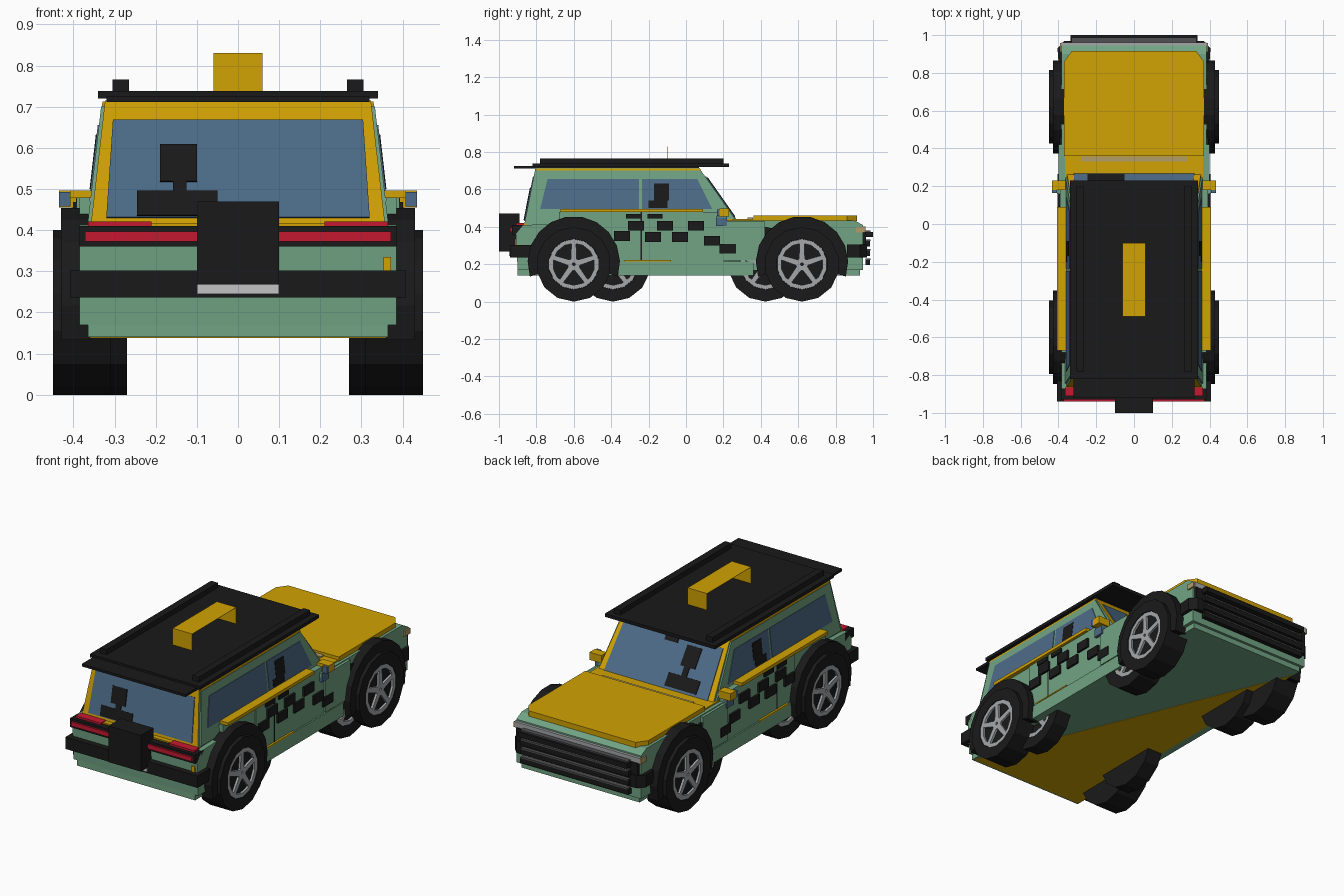
import bpy, bmesh, math
from mathutils import Vector

old = bpy.data.objects.get("Cube")
if old:
    bpy.data.objects.remove(old, do_unlink=True)


def paint(name, r, g, b):
    m = bpy.data.materials.new(name)
    m.use_nodes = True
    m.diffuse_color = (r, g, b, 1)
    bsdf = m.node_tree.nodes["Principled BSDF"]
    bsdf.inputs["Base Color"].default_value = (r, g, b, 1)
    bsdf.inputs["Roughness"].default_value = 0.8
    return m


GREEN = paint("sage green", 0.165, 0.37, 0.23)
YELLOW = paint("mustard", 0.64, 0.36, 0.001)
BLACK = paint("black", 0.01, 0.01, 0.01)
GLASS = paint("window blue", 0.075, 0.15, 0.25)
RED = paint("red", 0.55, 0.01, 0.03)
SILVER = paint("silver", 0.38, 0.39, 0.4)
GREY = paint("dark grey", 0.08, 0.08, 0.085)
PALE = paint("pale grey", 0.55, 0.55, 0.55)
TAN = paint("tan", 0.45, 0.34, 0.14)


def finish(name, bm, *mats):
    bmesh.ops.recalc_face_normals(bm, faces=bm.faces)
    mesh = bpy.data.meshes.new(name)
    bm.to_mesh(mesh)
    bm.free()
    for m in mats:
        mesh.materials.append(m)
    ob = bpy.data.objects.new(name, mesh)
    bpy.context.collection.objects.link(ob)
    return ob


def prism(name, pts, offset, mat):
    """Polygon of 3D points extruded along a vector."""
    bm = bmesh.new()
    a = [bm.verts.new(p) for p in pts]
    b = [bm.verts.new(Vector(p) + Vector(offset)) for p in pts]
    bm.faces.new(a)
    bm.faces.new(b)
    for i in range(len(a)):
        j = (i + 1) % len(a)
        bm.faces.new((a[i], a[j], b[j], b[i]))
    return finish(name, bm, mat)


def box(name, x, y, z, mat):
    pts = [(x[0], y[0], z[0]), (x[1], y[0], z[0]), (x[1], y[1], z[0]), (x[0], y[1], z[0])]
    return prism(name, pts, (0, 0, z[1] - z[0]), mat)


def wide(name, hx, y, z, mat):
    return box(name, (-hx, hx), y, z, mat)


def pair(name, x, y, z, mat):
    for s, side in ((1, "left"), (-1, "right")):
        box(side + "_" + name, (s * x[0], s * x[1]), y, z, mat)


def band(name, x, cy, cz, ri, ro, start, end, n, mat):
    """Ring or arch around the x axis."""
    bm = bmesh.new()
    full = end - start >= 360
    rows = []
    for i in range(n if full else n + 1):
        a = math.radians(start + (end - start) * i / n)
        rows.append([bm.verts.new((px, cy + r * math.cos(a), cz + r * math.sin(a)))
                     for px, r in ((x[0], ri), (x[1], ri), (x[1], ro), (x[0], ro))])
    for i in range(n):
        p, q = rows[i], rows[(i + 1) % len(rows)]
        for k in range(4):
            m = (k + 1) % 4
            bm.faces.new((p[k], p[m], q[m], q[k]))
    if not full:
        bm.faces.new(rows[0])
        bm.faces.new(rows[-1])
    return finish(name, bm, mat)


# Lower body, bumpers and floor
body = [(-0.9, 0.17), (-0.91, 0.36), (-0.87, 0.41), (0.28, 0.435), (0.9, 0.435),
        (0.945, 0.41), (0.945, 0.17)]
prism("body", [(-0.385, y, z) for y, z in body], (0.77, 0, 0), GREEN)
wide("sill", 0.365, (-0.9, 0.93), (0.14, 0.17), GREEN)
pair("door", (0.36, 0.392), (-0.4, 0.2), (0.2, 0.48), GREEN)
pair("rear_quarter", (0.36, 0.385), (-0.68, -0.4), (0.4, 0.48), GREEN)
pair("running_board", (0.36, 0.4), (-0.36, 0.36), (0.14, 0.215), GREEN)
pair("front_fender", (0.36, 0.4), (0.2, 0.42), (0.22, 0.43), GREEN)
pair("belt_strip", (0.355, 0.408), (-0.67, 0.09), (0.478, 0.496), YELLOW)
pair("sill_strip", (0.39, 0.403), (-0.33, -0.08), (0.215, 0.222), YELLOW)
prism("floor_panel", [(0.36, -0.89, 0.1385), (-0.36, -0.89, 0.1385), (-0.36, 0.88, 0.1385)],
      (0, 0, 0.003), YELLOW)
wide("rear_bumper", 0.408, (-0.94, -0.83), (0.236, 0.302), BLACK)
box("rear_marker", (0.353, 0.372), (-0.915, -0.9), (0.302, 0.335), YELLOW)

# Tail lights, rear box and plate
wide("tail_panel", 0.385, (-0.93, -0.85), (0.36, 0.41), BLACK)
wide("rear_ledge", 0.36, (-0.89, -0.85), (0.41, 0.417), YELLOW)
wide("tail_light", 0.372, (-0.94, -0.925), (0.373, 0.397), RED)
pair("upper_tail_light", (0.21, 0.365), (-0.91, -0.865), (0.41, 0.421), RED)
wide("rear_box", 0.1, (-1.0, -0.89), (0.268, 0.47), BLACK)
wide("rear_plate", 0.1, (-0.947, -0.93), (0.245, 0.268), PALE)

# Hood and cowl
hood = [(0.37, 0.36), (0.37, 0.86), (0.33, 0.915), (-0.33, 0.915), (-0.37, 0.86), (-0.37, 0.36)]
prism("hood", [(x, y, 0.43) for x, y in hood], (0, 0, 0.03), YELLOW)
wide("cowl", 0.365, (0.2, 0.36), (0.42, 0.442), YELLOW)
wide("wiper_strip", 0.28, (0.33, 0.358), (0.442, 0.449), TAN)

# Front end with grille
nose = [(0.4, 0.86), (0.405, 0.93), (0.37, 0.968), (-0.37, 0.968), (-0.405, 0.93), (-0.4, 0.86)]
prism("front_bumper", [(x, y, 0.235) for x, y in nose], (0, 0, 0.07), BLACK)
wide("grille", 0.375, (0.93, 0.962), (0.3, 0.372), BLACK)
wide("headlight_strip", 0.385, (0.9, 0.96), (0.374, 0.402), SILVER)
pair("headlight", (0.33, 0.393), (0.91, 0.958), (0.37, 0.4), TAN)
for i in range(4):
    z = 0.195 + 0.05 * i
    wide("grille_bar", 0.335, (0.96, 1.0 if i == 3 else 0.985), (z, z + 0.028), BLACK)
    wide("grille_line", 0.33, (0.96, 0.987), (z + 0.028, z + 0.036), GREY)

# Cabin, with mustard front and back frames
Z0, Z1 = 0.41, 0.715


def cabin_x(z):
    return 0.358 - 0.035 * (z - Z0) / (Z1 - Z0)


def cabin_y(z, end):
    t = (z - Z0) / (Z1 - Z0)
    return 0.285 - 0.215 * t if end > 0 else -0.865 + 0.06 * t


bm = bmesh.new()
rings = [[bm.verts.new((sx * cabin_x(z), cabin_y(z, sy), z))
          for sx, sy in ((-1, -1), (1, -1), (1, 1), (-1, 1))] for z in (Z0, Z1)]
bm.faces.new(rings[0])
bm.faces.new(rings[1])
for i in range(4):
    j = (i + 1) % 4
    bm.faces.new((rings[0][i], rings[0][j], rings[1][j], rings[1][i]))
cabin = finish("cabin", bm, GREEN, YELLOW)
for f in cabin.data.polygons:
    f.material_index = int(abs(f.normal.y) > 0.5)


def end_panel(name, end, x0, x1, z0, z1, mat, taper=0.0, lift=0.004):
    pts = [(x, cabin_y(z, end), z) for x, z in
           ((x0, z0), (x1, z0), (x1 - taper, z1), (x0 + taper, z1))]
    prism(name, pts, (0, lift * end, lift * 0.5), mat)


def side_panel(name, s, outline, mat, lift):
    prism(name, [(s * cabin_x(z), y, z) for y, z in outline], (s * lift, 0, 0), mat)


# Windows and the dark seat shapes on them; the front set sits higher
for end, label, up in ((1, "front", 0.035), (-1, "rear", 0)):
    end_panel(label + "_window", end, -0.32, 0.32, 0.43, 0.667, GLASS, 0.016)
    end_panel(label + "_seat_base", end, -0.245, -0.05, 0.433 + up / 2, 0.492 + up / 2, BLACK, 0, 0.008)
    end_panel(label + "_seat_stem", end, -0.158, -0.125, 0.49 + up / 2, 0.515 + up, BLACK, 0, 0.008)
    end_panel(label + "_headrest", end, -0.19, -0.1, 0.515 + up, 0.606 + up, BLACK, 0, 0.008)
end_panel("inside_mirror", 1, -0.04, 0.04, 0.635, 0.66, BLACK, 0, 0.008)
for s in (1, -1):
    side_panel("side_frame", s, [(-0.845, 0.42), (0.26, 0.42), (0.075, 0.7), (-0.795, 0.7)], GREEN, 0.008)
    side_panel("rear_side_window", s, [(-0.78, 0.495), (-0.25, 0.495), (-0.25, 0.655), (-0.74, 0.655)], GLASS, 0.011)
    side_panel("front_side_window", s, [(-0.235, 0.495), (0.14, 0.495), (0.06, 0.655), (-0.235, 0.655)], GLASS, 0.011)
    side_panel("side_seat", s, [(-0.2, 0.5), (-0.1, 0.5), (-0.1, 0.54), (-0.2, 0.54)], BLACK, 0.013)
    side_panel("side_headrest", s, [(-0.17, 0.54), (-0.09, 0.54), (-0.09, 0.632), (-0.17, 0.632)], BLACK, 0.013)
    side_panel("roof_trim", s, [(-0.8, 0.7), (0.08, 0.7), (0.075, 0.713), (-0.8, 0.713)], YELLOW, 0.006)

# Roof rack, spoiler and folded sheet sign
wide("roof_rack", 0.34, (-0.82, 0.23), (0.72, 0.738), BLACK)
wide("rack_mount", 0.32, (-0.8, 0.07), (0.712, 0.722), BLACK)
wide("roof_spoiler", 0.32, (-0.92, -0.79), (0.712, 0.726), BLACK)
pair("rack_rail", (0.265, 0.305), (-0.78, 0.2), (0.738, 0.766), BLACK)
wide("sign_top", 0.06, (-0.49, -0.1), (0.829, 0.8305), YELLOW)
for y in (-0.49, -0.1015):
    wide("sign_end", 0.06, (y, y + 0.0015), (0.738, 0.829), YELLOW)

# Mirrors
pair("mirror", (0.362, 0.435), (0.18, 0.23), (0.455, 0.497), YELLOW)
pair("mirror_arm", (0.35, 0.405), (0.16, 0.22), (0.43, 0.455), GREEN)
pair("mirror_glass", (0.407, 0.435), (0.165, 0.18), (0.458, 0.493), GLASS)
pair("indicator", (0.385, 0.408), (0.16, 0.22), (0.405, 0.45), GLASS)

# Staggered dark patches along the doors
for y, z in ((-0.385, 0.325), (-0.31, 0.38), (-0.22, 0.32), (-0.155, 0.38), (-0.075, 0.32),
             (0.01, 0.38), (0.095, 0.3), (0.18, 0.257)):
    pair("door_patch", (0.385, 0.404), (y, y + 0.086), (z, z + 0.052), BLACK)
for y in (-0.32, -0.205):
    pair("upper_patch", (0.392, 0.401), (y, y + 0.08), (0.445, 0.468), BLACK)
pair("door_seam", (0.39, 0.394), (-0.243, -0.236), (0.22, 0.478), BLACK)


# Wheels: faceted tyre with a recessed disc, rim ring, hub and five spokes
def wheel(label, s, cy, x0, x1):
    cz = R = 0.2
    n = 14
    ring = [(s * x0, cy + 0.15 * math.cos(a), cz + 0.15 * math.sin(a))
            for a in (2 * math.pi * i / n - math.pi / 2 for i in range(n))]
    prism(label + "_disc", ring, (s * (x1 - x0 - 0.015), 0, 0), BLACK)
    band(label + "_tyre", (s * x0, s * x1), cy, cz, 0.136, R, -90, 270, n, BLACK)
    face = (s * (x1 - 0.016), s * (x1 - 0.003))
    band(label + "_rim", face, cy, cz, 0.112, 0.135, -90, 270, n, SILVER)
    band(label + "_hub", face, cy, cz, 0.008, 0.034, 0, 360, 10, SILVER)
    for k in range(5):
        a = math.radians(90 + 72 * k)
        d = Vector((0, math.cos(a), math.sin(a)))
        t = Vector((0, -d.z, d.y))
        c = Vector((face[0], cy, cz))
        pts = [c + d * r + t * w for r, w in
               ((0.02, -0.016), (0.12, -0.012), (0.12, 0.012), (0.02, 0.016))]
        prism(label + "_spoke", pts, (face[1] - face[0], 0, 0), SILVER)


for s, side in ((1, "left"), (-1, "right")):
    for end, cy, inner in (("rear", -0.6, -0.39), ("front", 0.62, 0.425)):
        label = side + "_" + end
        wheel(label, s, cy, 0.31, 0.45)
        wheel(label + "_inner", s, inner, 0.27, 0.36 if end == "rear" else 0.395)
        band(label + "_arch", (s * 0.36, s * 0.43), cy, 0.21, 0.185, 0.247, -18, 198, 11, BLACK)
